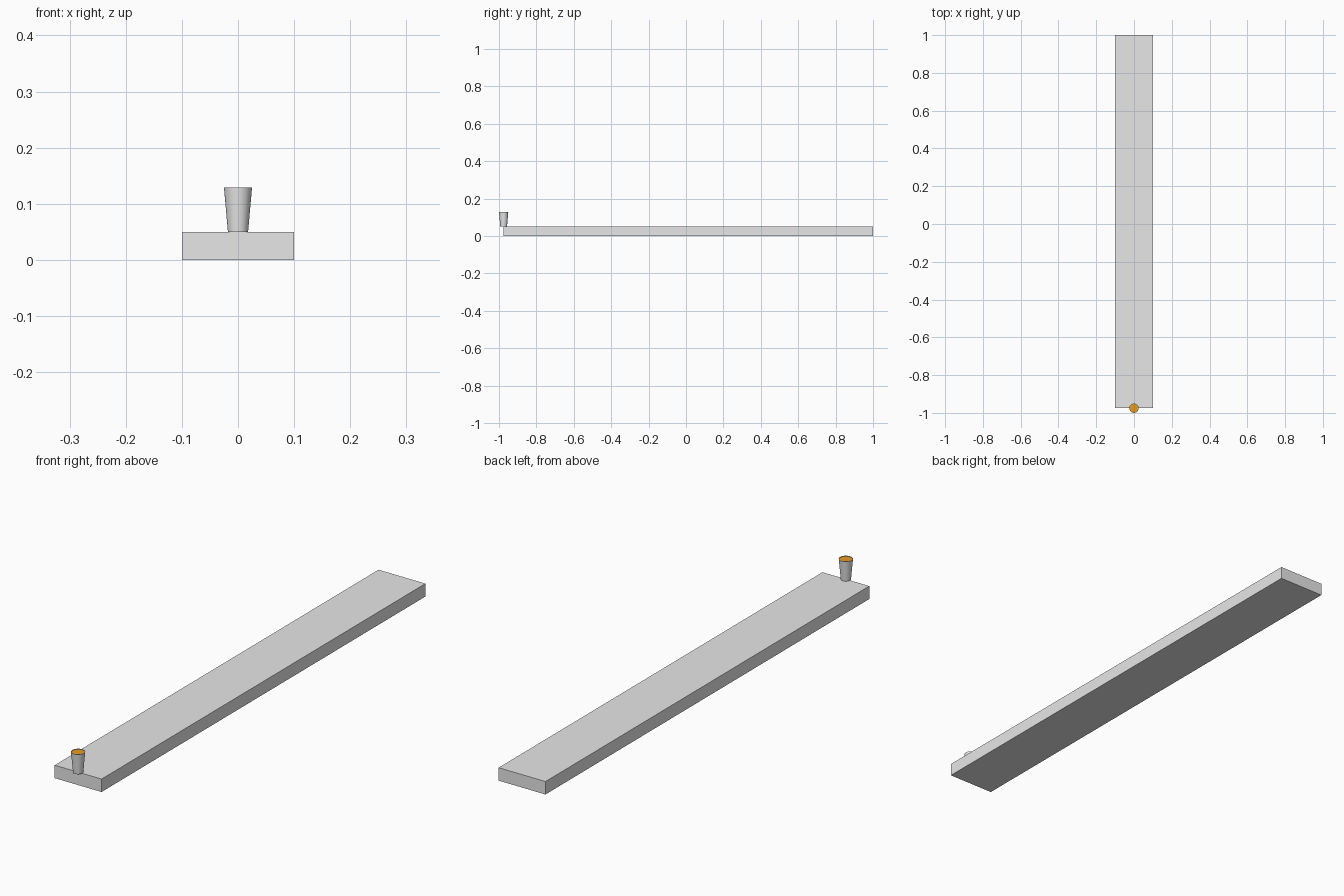
import bpy, bmesh, math

if "Cube" in bpy.data.objects:
    bpy.data.objects.remove(bpy.data.objects["Cube"])


def material(name, rgb):
    m = bpy.data.materials.new(name)
    m.diffuse_color = (*rgb, 1.0)
    m.use_nodes = True
    m.node_tree.nodes["Principled BSDF"].inputs["Base Color"].default_value = m.diffuse_color
    return m


GREY = material("light grey", (0.8, 0.8, 0.8))
ORANGE = material("amber drink", (0.8, 0.33, 0.015))
CUP_Y = -0.975


def finish(bm, name, mat, smooth=False):
    mesh = bpy.data.meshes.new(name)
    bmesh.ops.recalc_face_normals(bm, faces=bm.faces)
    bm.to_mesh(mesh)
    bm.free()
    obj = bpy.data.objects.new(name, mesh)
    bpy.context.collection.objects.link(obj)
    mesh.materials.append(mat)
    if smooth:
        bpy.context.view_layer.objects.active = obj
        obj.select_set(True)
        bpy.ops.object.shade_smooth_by_angle(angle=math.radians(30))
        obj.select_set(False)
    return obj


def lathe(name, profile, mat, sides=32):
    """Spin a closed (radius, z) profile about the cup's axis."""
    bm = bmesh.new()
    verts = [bm.verts.new((r, CUP_Y, z)) for r, z in profile]
    edges = [bm.edges.new(p) for p in zip(verts, verts[1:])]
    bmesh.ops.spin(bm, geom=verts + edges, cent=(0, CUP_Y, 0), axis=(0, 0, 1),
                   angle=math.tau, steps=sides, use_duplicate=False)
    bmesh.ops.remove_doubles(bm, verts=bm.verts, dist=1e-5)
    return finish(bm, name, mat, smooth=True)


# Long flat board
bm = bmesh.new()
bmesh.ops.create_cube(bm, size=1)
bmesh.ops.scale(bm, vec=(0.2, 1.975, 0.05), verts=bm.verts)
bmesh.ops.translate(bm, vec=(0, 0.0125, 0.025), verts=bm.verts)
finish(bm, "board", GREY)

# Tapered cup with a thin lip, centred on the board's front edge
lathe("cup", [(0, 0.05), (0.018, 0.05), (0.025, 0.129),
              (0.0232, 0.129), (0.023, 0.1265), (0, 0.1265)], GREY)

# Drink filling the cup nearly to the lip
bm = bmesh.new()
bmesh.ops.create_circle(bm, cap_ends=True, segments=32, radius=0.0231)
bmesh.ops.translate(bm, vec=(0, CUP_Y, 0.1275), verts=bm.verts)
finish(bm, "drink", ORANGE)
